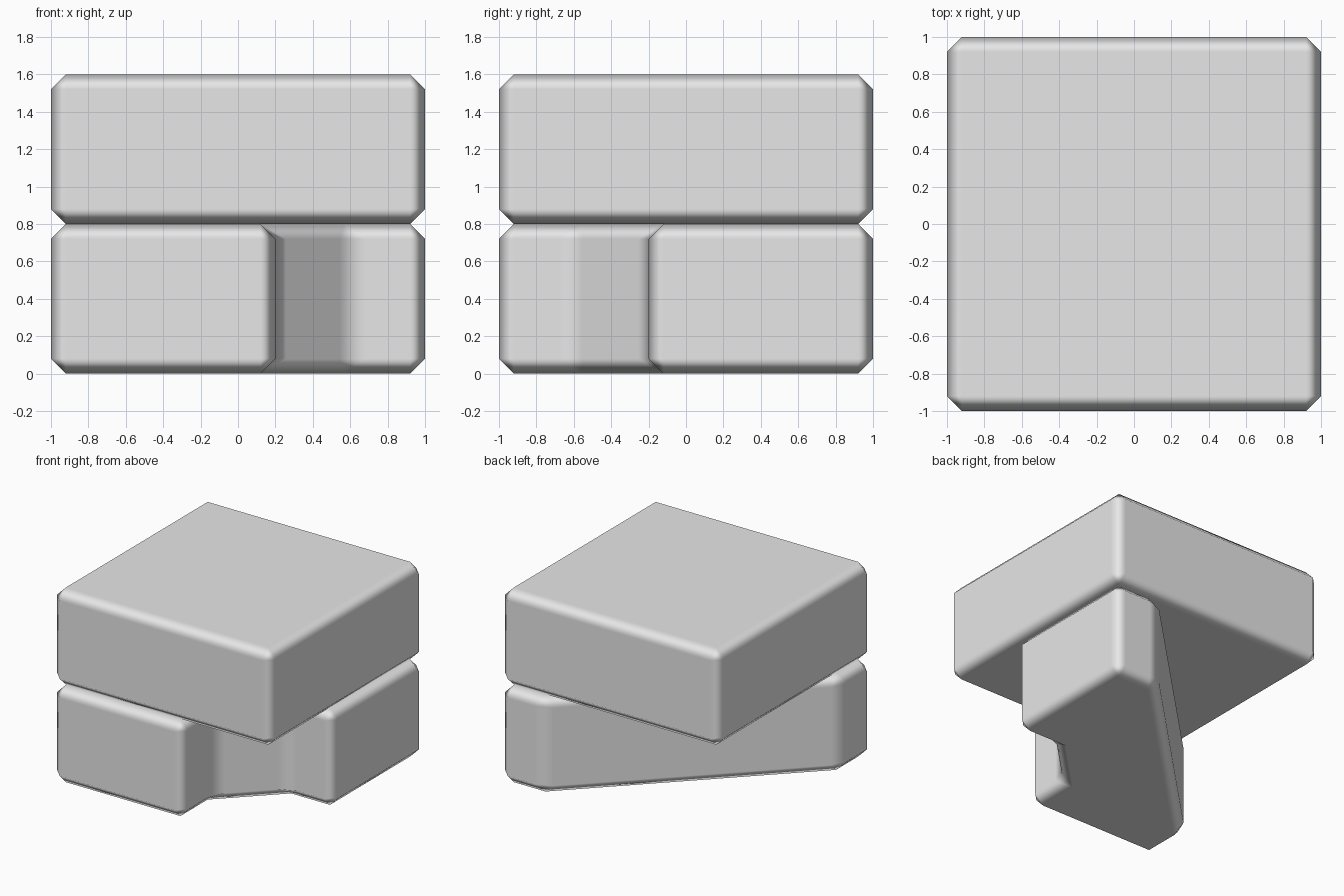
import bpy
import bmesh

default_cube = bpy.data.objects.get("Cube")
if default_cube:
    bpy.data.objects.remove(default_cube, do_unlink=True)

# Single grey colour
GREY = (0.8, 0.8, 0.8, 1.0)
grey = bpy.data.materials.new("light grey")
grey.use_nodes = True
grey.diffuse_color = GREY
grey.node_tree.nodes["Principled BSDF"].inputs["Base Color"].default_value = GREY


def chamfered_block(name, footprint, bottom, height):
    """Extrude a footprint upwards and chamfer every edge."""
    bm = bmesh.new()
    base = bm.faces.new([bm.verts.new((x, y, bottom)) for x, y in footprint])
    raised = bmesh.ops.extrude_face_region(bm, geom=[base], use_keep_orig=True)
    top = [g for g in raised["geom"] if isinstance(g, bmesh.types.BMVert)]
    bmesh.ops.translate(bm, verts=top, vec=(0, 0, height))
    bmesh.ops.recalc_face_normals(bm, faces=bm.faces)
    for face in bm.faces:
        face.smooth = True
    mesh = bpy.data.meshes.new(name)
    bm.to_mesh(mesh)
    bm.free()
    mesh.materials.append(grey)
    block = bpy.data.objects.new(name, mesh)
    bpy.context.collection.objects.link(block)

    bevel = block.modifiers.new("chamfer", "BEVEL")
    bevel.width = 0.08
    bevel.segments = 1
    bevel.limit_method = "ANGLE"
    bevel.harden_normals = True
    return block


# Lower block: half of its outline, mirrored across the diagonal
half = [(0.6, -0.2), (1, -0.2), (1, 1), (0.6, 1)]
footprint = half + [(-y, -x) for x, y in reversed(half)]
chamfered_block("lower_diagonal_block", footprint, 0, 0.8)

# Upper square slab
chamfered_block("upper_slab", [(-1, -1), (1, -1), (1, 1), (-1, 1)], 0.8, 0.8)
